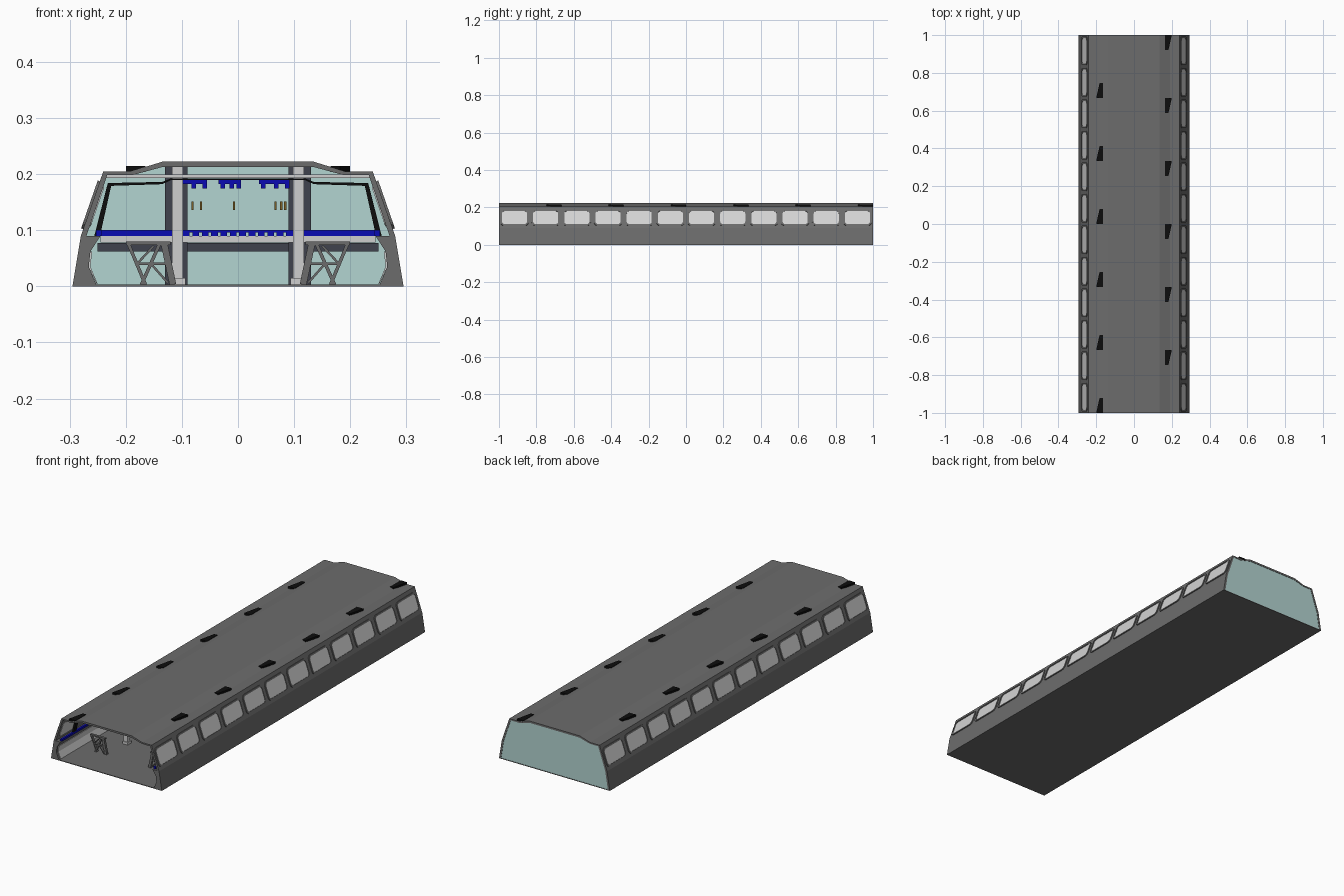
import bpy, bmesh, math
from mathutils import Vector

if "Cube" in bpy.data.objects:
    bpy.data.objects.remove(bpy.data.objects["Cube"])


def mat(name, r, g, b):
    m = bpy.data.materials.new(name)
    m.diffuse_color = (r, g, b, 1)
    m.use_nodes = True
    m.node_tree.nodes["Principled BSDF"].inputs["Base Color"].default_value = m.diffuse_color
    return m


GREY = mat("shell grey", 0.15, 0.15, 0.15)
TEAL = mat("pale teal", 0.45, 0.66, 0.64)
PANE = mat("window pale grey", 0.66, 0.66, 0.66)
LIGHT = mat("light grey", 0.62, 0.62, 0.62)
SLATE = mat("dark slate", 0.05, 0.055, 0.075)
BLACK = mat("black", 0.004, 0.004, 0.004)
BLUE = mat("deep blue", 0.003, 0.003, 0.45)
GOLD = mat("lamp gold", 0.2, 0.12, 0.02)


def finish(name, bm, material):
    bmesh.ops.recalc_face_normals(bm, faces=bm.faces)
    me = bpy.data.meshes.new(name)
    bm.to_mesh(me)
    bm.free()
    me.materials.append(material)
    ob = bpy.data.objects.new(name, me)
    bpy.context.collection.objects.link(ob)
    return ob


def add_prism(bm, base, offset):
    """Solid from a polygon of 3D points swept along an offset."""
    a = [bm.verts.new(p) for p in base]
    b = [bm.verts.new(Vector(p) + Vector(offset)) for p in base]
    n = len(a)
    bm.faces.new(a)
    bm.faces.new(b[::-1])
    for i in range(n):
        j = (i + 1) % n
        bm.faces.new((a[i], b[i], b[j], a[j]))


def section(bm, pts, y0, y1):
    add_prism(bm, [(x, y0, z) for x, z in pts], (0, y1 - y0, 0))


def box(bm, x0, x1, y0, y1, z0, z1):
    section(bm, [(x0, z0), (x1, z0), (x1, z1), (x0, z1)], y0, y1)


def bar(bm, p, q, w, y0, y1):
    """Flat strut between two xz points."""
    p, q = Vector(p), Vector(q)
    d = (q - p).normalized() * (w / 2)
    n = Vector((-d.y, d.x))
    section(bm, [p + n, q + n, q - n, p - n], y0, y1)


def mirrored(half):
    return half + [(-x, z) for x, z in reversed(half)]


# Hall shell: thin roof and upper walls, extruded lengthwise
outer = [(0.295, 0), (0.28, 0.09), (0.24, 0.205), (0.19, 0.205), (0.135, 0.222)]
inner = [(0.285, 0), (0.27, 0.09), (0.233, 0.198), (0.189, 0.198), (0.133, 0.213)]
bm = bmesh.new()
section(bm, mirrored(outer) + mirrored(inner)[::-1], -1, 1)
finish("hall_shell", bm, GREY)

# Floor slab
bm = bmesh.new()
box(bm, -0.294, 0.294, -1, 1, 0, 0.003)
finish("floor", bm, GREY)

# Thick lower walls with light lining
bm, lin = bmesh.new(), bmesh.new()
for s in (1, -1):
    section(bm, [(s * x, z) for x, z in
                 [(0.288, 0.002), (0.275, 0.09), (0.245, 0.09), (0.263, 0.062),
                  (0.266, 0.035), (0.252, 0.002)]], -1, 0.99)
    section(lin, [(s * x, z) for x, z in
                  [(0.263, 0.062), (0.266, 0.035), (0.252, 0.004), (0.25, 0.004),
                   (0.263, 0.035), (0.26, 0.062)]], -0.99, 0.985)
finish("lower_walls", bm, GREY)
finish("wall_lining", lin, LIGHT)

# Closed rear wall, slightly inset
bm = bmesh.new()
section(bm, mirrored([(0.29, 0.003), (0.276, 0.09), (0.236, 0.2),
                      (0.189, 0.2), (0.134, 0.216)]), 0.99, 0.9985)
finish("rear_wall", bm, TEAL)

# Dark framing inside the rear wall
bm = bmesh.new()
for s in (1, -1):
    box(bm, s * 0.11 - 0.02, s * 0.11 + 0.02, 0.96, 0.988, 0.003, 0.213)
box(bm, -0.25, 0.25, 0.965, 0.985, 0.062, 0.077)
finish("rear_frame", bm, SLATE)


# Side windows: raised rounded frames with pale panes
def rounded(hw, hh, r):
    pts = []
    for k, (cx, cz) in enumerate([(1, 1), (-1, 1), (-1, -1), (1, -1)]):
        for i in range(4):
            a = math.pi / 2 * (k + i / 3)
            pts.append((cx * (hw - r) + r * math.cos(a), cz * (hh - r) + r * math.sin(a)))
    return pts


frames, panes = bmesh.new(), bmesh.new()
for s in (1, -1):
    up = Vector((-s * 0.04, 0, 0.115)).normalized()
    out = Vector((s * 0.115, 0, 0.04)).normalized()
    for i in range(12):
        c = Vector((s * 0.261, -0.917 + i * 0.1667, 0.1446))

        def place(loop, d):
            return [c + Vector((0, u, 0)) + up * v + out * d for u, v in loop]

        add_prism(panes, place(rounded(0.067, 0.037, 0.014), -0.011), out * 0.0125)
        big, small = rounded(0.075, 0.045, 0.018), rounded(0.067, 0.037, 0.014)
        rings = [[frames.verts.new(p) for p in place(l, d)] for l, d in
                 ((big, -0.001), (big, 0.004), (small, 0.004), (small, -0.001))]
        for a, b in zip(rings, rings[1:] + rings[:1]):
            for j in range(16):
                k = (j + 1) % 16
                frames.faces.new((a[j], a[k], b[k], b[j]))
finish("window_frames", frames, GREY)
finish("window_panes", panes, PANE)

# Black roof vents: tapered flaps, staggered on the two roof slopes
bm = bmesh.new()
for i in range(6):
    y = -1 + i / 3
    for s in (1, -1):
        pts = [(-0.2, y), (-0.165, y), (-0.165, y + 0.08), (-0.182, y + 0.08)]
        add_prism(bm, [(s * px, s * py, 0.204) for px, py in pts], (0, 0, 0.0105))
finish("roof_vents", bm, BLACK)

# Repeated interior bays: ribs, tie beams, columns and trusses
ribs, ties, cols, truss = (bmesh.new() for _ in range(4))
rib = [(0.256, 0.09), (0.232, 0.184), (0.135, 0.186), (0.12, 0.192)]
rib_in = [(0.246, 0.09), (0.226, 0.179), (0.135, 0.182), (0.12, 0.189)]
for i in range(6):
    y = -0.9 + i / 3
    section(ribs, mirrored(rib) + mirrored(rib_in)[::-1], y, y + 0.02)
    box(ties, -0.236, 0.236, y, y + 0.02, 0.193, 0.199)
    for s in (1, -1):
        yc = y + 0.2
        if yc < 0.9:
            box(cols, s * 0.108 - 0.01, s * 0.108 + 0.01, yc, yc + 0.02, 0.003, 0.213)
            box(cols, s * 0.108 - 0.014, s * 0.108 + 0.014, yc - 0.004, yc + 0.024, 0.003, 0.015)
        yt = y + 0.06
        for p, q, w in (((0.195, 0.075), (0.165, 0.003), 0.006),
                        ((0.14, 0.075), (0.172, 0.003), 0.006),
                        ((0.132, 0.078), (0.116, 0.003), 0.012),
                        ((0.13, 0.04), (0.18, 0.04), 0.004),
                        ((0.18, 0.04), (0.15, 0.072), 0.004),
                        ((0.125, 0.006), (0.155, 0.04), 0.004),
                        ((0.12, 0.077), (0.2, 0.077), 0.006)):
            bar(truss, (s * p[0], p[1]), (s * q[0], q[1]), w, yt, yt + 0.012)
finish("black_ribs", ribs, BLACK)
finish("tie_beams", ties, LIGHT)
finish("columns", cols, LIGHT)
finish("trusses", truss, GREY)

# Crossing bridges with blue railings, and blue rails along the walls
slab, rail = bmesh.new(), bmesh.new()
for y in (0.1, 0.75):
    box(slab, -0.245, 0.245, y, y + 0.1, 0.078, 0.09)
    for x0, x1 in ((-0.245, -0.1), (0.1, 0.245)):
        box(rail, x0, x1, y, y + 0.006, 0.09, 0.1)
    box(rail, -0.1, 0.1, y, y + 0.006, 0.096, 0.1)
    for i in range(12):
        x = -0.092 + i * 0.0167
        box(rail, x - 0.006, x + 0.006, y, y + 0.006, 0.09, 0.097)
for s in (1, -1):
    box(rail, s * 0.248 - 0.005, s * 0.248 + 0.005, -0.99, 0.98, 0.09, 0.1)
finish("bridge_slabs", slab, LIGHT)
finish("blue_rails", rail, BLUE)

# Hanging blue signs and small gold lamps
signs, lamps = bmesh.new(), bmesh.new()
for y in (-0.5, 0.0, 0.5):
    for x0, x1 in ((-0.11, -0.055), (-0.035, 0.005), (0.037, 0.092)):
        box(signs, x0, x1, y, y + 0.01, 0.182, 0.19)
        for x in (x0 + 0.004, (x0 + x1) / 2, x1 - 0.008):
            box(signs, x, x + 0.008, y, y + 0.01, 0.174, 0.183)
    for x in (-0.081, -0.066, -0.007, 0.067, 0.077, 0.084):
        box(lamps, x - 0.002, x + 0.002, y + 0.05, y + 0.054, 0.136, 0.151)
finish("hanging_signs", signs, BLUE)
finish("lamps", lamps, GOLD)
